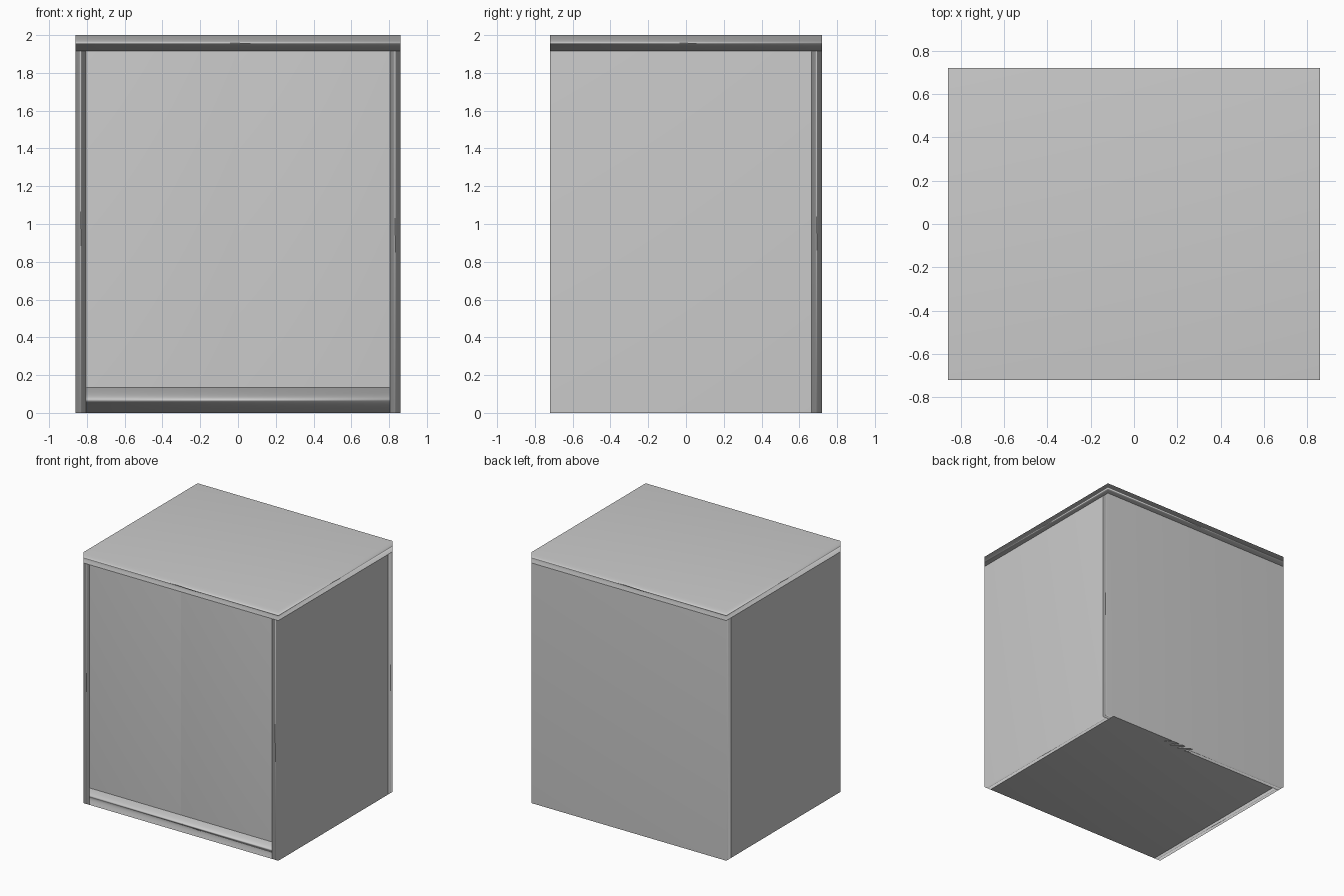
import bpy, bmesh

if "Cube" in bpy.data.objects:
    bpy.data.objects.remove(bpy.data.objects["Cube"])

W, D, H = 0.86, 0.72, 2.0     # half width, half depth, height
T = 0.056                     # panel thickness
TOP_Z, BASE_Z = 1.915, 0.135  # underside of top, upper face of base


def panel(name, x, y, z):
    """Box from (min, max) ranges, smooth shaded with area-weighted normals."""
    bm = bmesh.new()
    bmesh.ops.create_cube(bm, size=1)
    for v in bm.verts:
        for i, (lo, hi) in enumerate((x, y, z)):
            v.co[i] = hi if v.co[i] > 0 else lo
    for f in bm.faces:
        f.smooth = True
    mesh = bpy.data.meshes.new(name)
    bm.to_mesh(mesh)
    bm.free()
    ob = bpy.data.objects.new(name, mesh)
    bpy.context.collection.objects.link(ob)
    mod = ob.modifiers.new("weighted_normals", 'WEIGHTED_NORMAL')
    mod.mode = 'FACE_AREA'
    mod.weight = 50
    return ob


# Top, base and back
panel("top_panel", (-W, W), (-D, D), (TOP_Z, H))
panel("base_panel", (-W + T, W - T), (-D, D - 0.001), (0, BASE_Z))
panel("back_panel", (-W, W), (D - T, D), (0, TOP_Z))

# Side panels and doors, left and right
for side, s in (("left", -1), ("right", 1)):
    panel(f"{side}_side_panel", sorted((s * (W - T), s * W)),
          (-D, D - T), (0, TOP_Z))
    panel(f"{side}_door", sorted((0, s * (W - T))),
          (-D, -D + T), (BASE_Z, TOP_Z))
